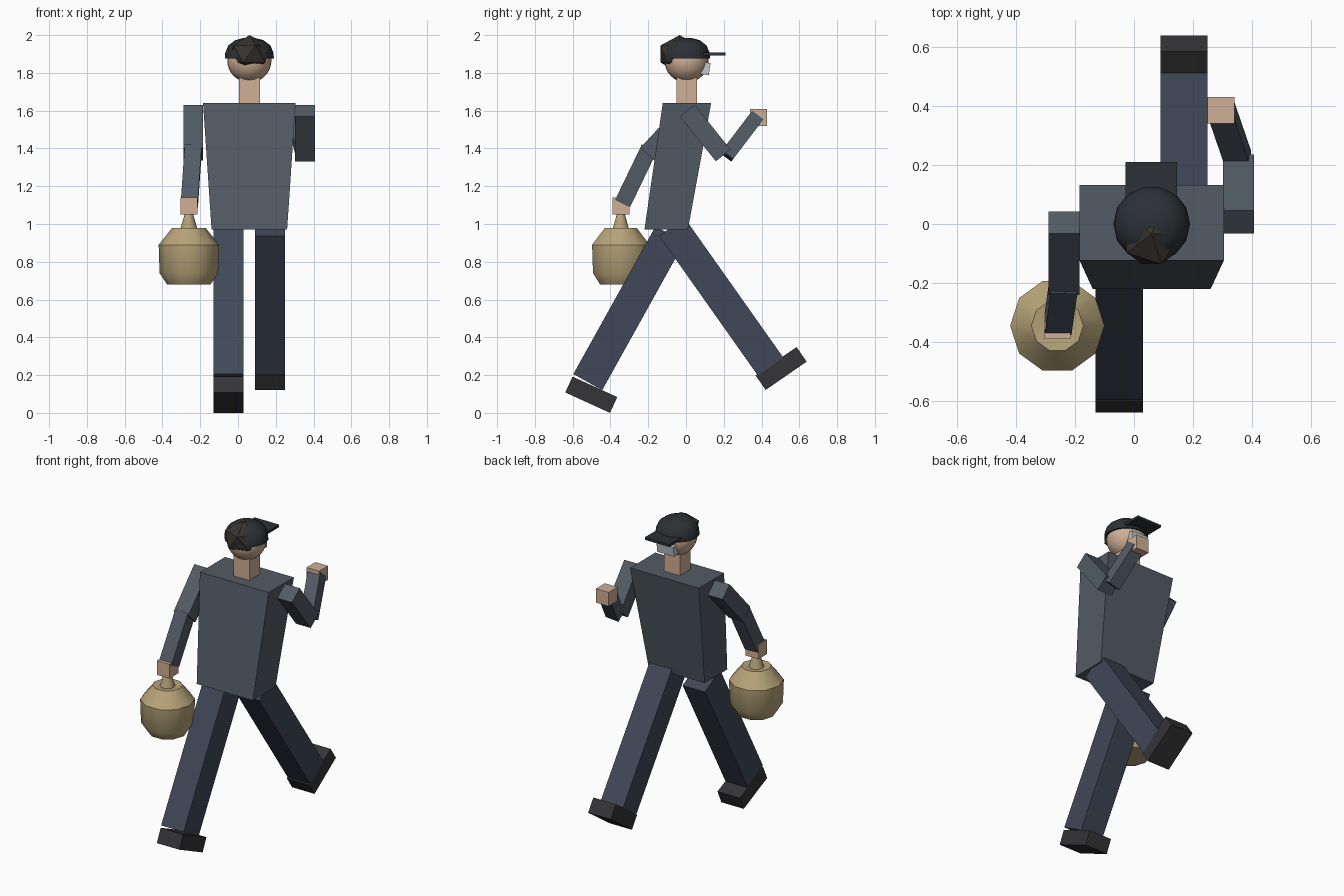
import bpy, bmesh, math
from mathutils import Vector, Matrix

if "Cube" in bpy.data.objects:
    bpy.data.objects.remove(bpy.data.objects["Cube"])


def material(name, rgb):
    m = bpy.data.materials.new(name)
    m.diffuse_color = (*rgb, 1)
    m.use_nodes = True
    m.node_tree.nodes["Principled BSDF"].inputs["Base Color"].default_value = m.diffuse_color
    return m


JACKET = material("jacket_cloth", (0.085, 0.105, 0.13))
TROUSER = material("trouser_cloth", (0.05, 0.063, 0.095))
SHOE = material("shoe_leather", (0.035, 0.035, 0.038))
SKIN = material("skin", (0.63, 0.43, 0.30))
SACK = material("sack_cloth", (0.47, 0.37, 0.19))
CAP = material("cap_cloth", (0.025, 0.03, 0.035))
HAIR = material("dark_hair", (0.04, 0.033, 0.027))
MASK = material("mask_cloth", (0.55, 0.58, 0.63))


def finish(name, bm, mat, smooth=None):
    bmesh.ops.recalc_face_normals(bm, faces=bm.faces)
    me = bpy.data.meshes.new(name)
    bm.to_mesh(me)
    bm.free()
    me.materials.append(mat)
    ob = bpy.data.objects.new(name, me)
    bpy.context.collection.objects.link(ob)
    if smooth:
        bpy.ops.object.select_all(action='DESELECT')
        ob.select_set(True)
        bpy.context.view_layer.objects.active = ob
        bpy.ops.object.shade_smooth_by_angle(angle=math.radians(smooth))
    return ob


def limb(name, p, q, width, depth, mat):
    """Box running from p to q, its width kept close to the x axis."""
    p, q = Vector(p), Vector(q)
    z = (q - p).normalized()
    y = z.cross(Vector((1, 0, 0))).normalized()
    x = y.cross(z)
    rot = Matrix((x, y, z)).transposed().to_4x4()
    bm = bmesh.new()
    bmesh.ops.create_cube(bm, size=1, matrix=Matrix.Translation((p + q) / 2) @ rot
                          @ Matrix.Diagonal((width, depth, (q - p).length, 1)))
    return finish(name, bm, mat)


def box(name, center, size, mat, tilt=0):
    bm = bmesh.new()
    bmesh.ops.create_cube(bm, size=1, matrix=Matrix.Translation(center)
                          @ Matrix.Rotation(tilt, 4, 'X') @ Matrix.Diagonal((*size, 1)))
    return finish(name, bm, mat)


def lathe(name, cx, cy, profile, sides, mat, smooth):
    """Closed stack of rings (radius, z)."""
    bm = bmesh.new()
    rings = []
    for r, z in profile:
        rings.append([bm.verts.new((cx + r * math.cos(2 * math.pi * i / sides),
                                    cy + r * math.sin(2 * math.pi * i / sides), z))
                      for i in range(sides)])
    for a, b in zip(rings, rings[1:]):
        for i in range(sides):
            j = (i + 1) % sides
            bm.faces.new((a[i], a[j], b[j], b[i]))
    bm.faces.new(rings[0])
    bm.faces.new(rings[-1])
    return finish(name, bm, mat, smooth)


CX = 0.06  # body centre line

# Torso: tapered and leaning forward
bm = bmesh.new()
bmesh.ops.create_cube(bm, size=2)
for v in bm.verts:
    top = v.co.z > 0
    v.co = (CX + v.co.x * (0.245 if top else 0.20),
            (0.005 if top else -0.105) + v.co.y * (0.128 if top else 0.115),
            1.64 if top else 0.97)
finish("torso", bm, JACKET)

# Legs and shoes in mid stride
limb("front_leg", (0.17, -0.075, 0.985), (0.17, 0.448, 0.245), 0.16, 0.165, TROUSER)
limb("front_shoe", (0.17, 0.395, 0.16), (0.17, 0.612, 0.31), 0.16, 0.094, SHOE)
limb("rear_leg", (-0.05, -0.085, 0.945), (-0.05, -0.52, 0.163), 0.16, 0.175, TROUSER)
limb("rear_shoe", (-0.05, -0.62, 0.15), (-0.05, -0.383, 0.042), 0.16, 0.092, SHOE)

# Arms: raised on one side, carrying the sack on the other
limb("raised_upper_arm", (0.355, 0.007, 1.6), (0.355, 0.197, 1.363), 0.105, 0.1, JACKET)
limb("raised_forearm", (0.355, 0.215, 1.36), (0.30, 0.375, 1.57), 0.085, 0.075, JACKET)
box("raised_hand", (0.295, 0.385, 1.565), (0.09, 0.09, 0.09), SKIN)
limb("carrying_upper_arm", (-0.237, 0.005, 1.595), (-0.237, -0.205, 1.37), 0.105, 0.1, JACKET)
limb("carrying_forearm", (-0.237, -0.195, 1.40), (-0.257, -0.335, 1.11), 0.09, 0.088, JACKET)
box("carrying_hand", (-0.26, -0.345, 1.095), (0.09, 0.09, 0.092), SKIN)

# Neck and head
box("neck", (CX, 0.003, 1.70), (0.112, 0.108, 0.15), SKIN)
bm = bmesh.new()
bmesh.ops.create_uvsphere(bm, u_segments=24, v_segments=16, radius=0.117,
                          matrix=Matrix.Translation((CX, 0.003, 1.866)))
finish("head", bm, SKIN, 40)
box("face_mask", (CX, 0.103, 1.823), (0.12, 0.045, 0.064), MASK, math.radians(-8))

# Hair: coarse ball showing through the back of the cap
bm = bmesh.new()
bmesh.ops.create_icosphere(bm, subdivisions=1, radius=1,
                           matrix=Matrix.Translation((CX, -0.034, 1.9))
                           @ Matrix.Diagonal((0.117, 0.12, 0.1, 1)))
finish("hair", bm, HAIR)

# Cap with flat brim
lathe("cap", CX, 0, [(0.13, 1.877), (0.128, 1.905), (0.112, 1.945), (0.075, 1.973), (0.03, 1.985)],
      14, CAP, 35)
box("cap_brim", (CX - 0.001, 0.145, 1.9), (0.175, 0.13, 0.016), CAP)

# Sack with gathered neck
lathe("sack", -0.26, -0.345,
      [(0.115, 0.68), (0.155, 0.74), (0.16, 0.89), (0.088, 0.98), (0.045, 0.975), (0.02, 1.06)],
      10, SACK, 38)
